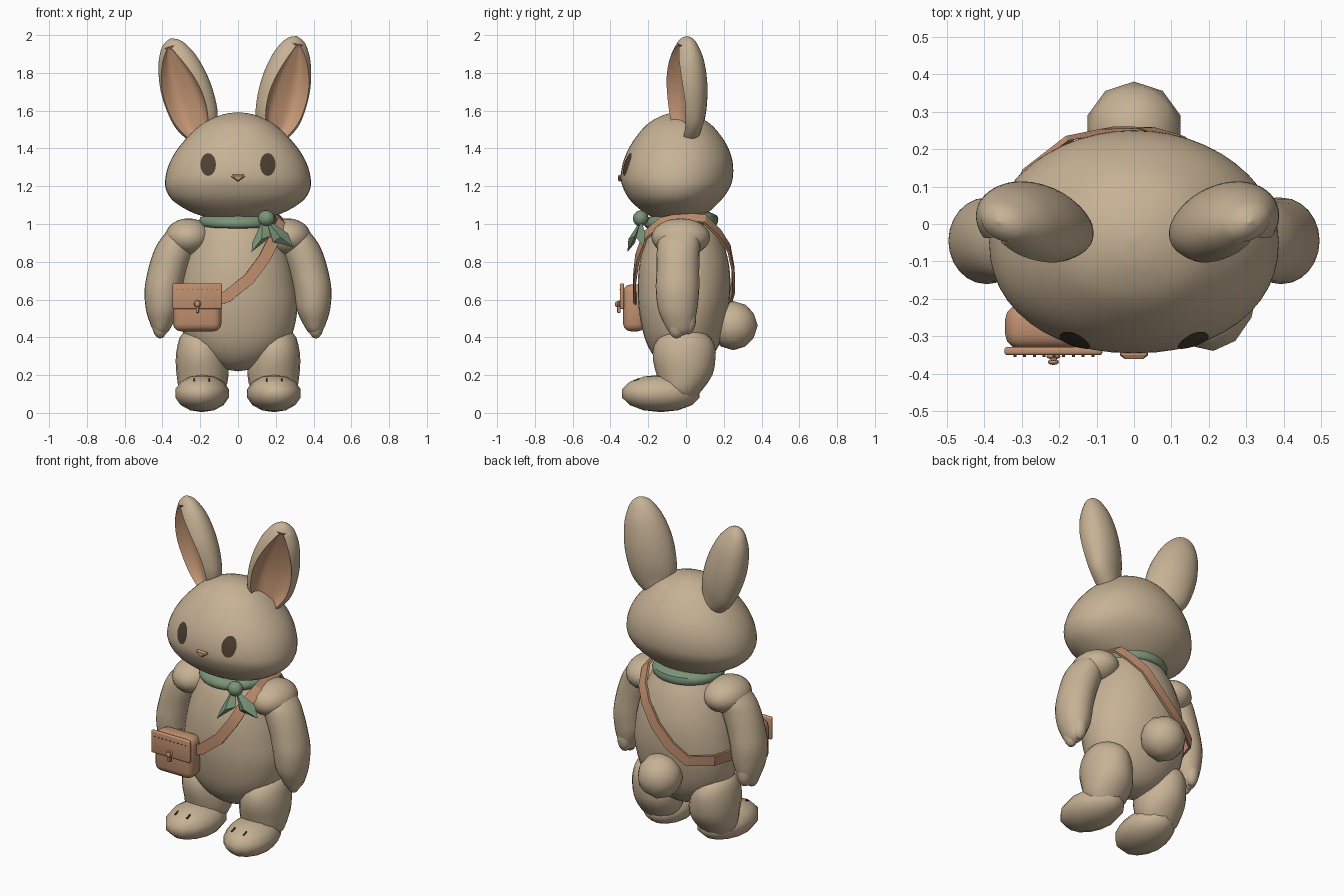
import bpy, bmesh, math
from mathutils import Vector, Matrix
from mathutils.bvhtree import BVHTree

if "Cube" in bpy.data.objects:
    bpy.data.objects.remove(bpy.data.objects["Cube"])


def material(name, rgb):
    m = bpy.data.materials.new(name)
    m.use_nodes = True
    m.diffuse_color = (*rgb, 1)
    m.node_tree.nodes["Principled BSDF"].inputs["Base Color"].default_value = (*rgb, 1)
    return m


FUR = material("tan fur", (0.57, 0.445, 0.3))
PINK = material("inner ear", (0.58, 0.32, 0.185))
LEATHER = material("leather", (0.53, 0.28, 0.16))
GREEN = material("green cloth", (0.2, 0.295, 0.185))
DARK = material("dark brown", (0.075, 0.05, 0.032))


def finish(name, bm, mats, angle=40, mirror=False, matrix=None):
    """Place the mesh, set smooth shading with sharp creases, link the object."""
    if mirror:
        bm.transform(Matrix.Scale(-1, 4, (1, 0, 0)))
    if matrix:
        bm.transform(matrix)
    bmesh.ops.remove_doubles(bm, verts=bm.verts[:], dist=0.0005)
    bmesh.ops.recalc_face_normals(bm, faces=bm.faces[:])
    for f in bm.faces:
        f.smooth = True
    for e in bm.edges:
        if len(e.link_faces) == 2 and e.calc_face_angle(0) > math.radians(angle):
            e.smooth = False
    me = bpy.data.meshes.new(name)
    bm.to_mesh(me)
    bm.free()
    for m in mats:
        me.materials.append(m)
    ob = bpy.data.objects.new(name, me)
    bpy.context.collection.objects.link(ob)


def resample(rings, steps):
    """Smooth curve through the rings."""
    pts = [rings[0]] + list(rings) + [rings[-1]]
    out = []
    for a, b, c, d in zip(pts, pts[1:], pts[2:], pts[3:]):
        for k in range(steps):
            t = k / steps
            out.append([0.5 * (2 * q + (r - p) * t + (2 * p - 5 * q + 4 * r - s) * t * t
                               + (3 * q - p - 3 * r + s) * t ** 3)
                        for p, q, r, s in zip(a, b, c, d)])
    return out + [list(rings[-1])]


def round_section(a, u):
    return math.cos(a), math.sin(a)


def head_section(a, u):
    """Slightly squarer towards the face."""
    c, s = math.cos(a), math.sin(a)
    p = 0.93 if s < 0 else 1
    return math.copysign(abs(c) ** p, c), math.copysign(abs(s) ** p, s)


def ear_hollow(u):
    return 0.8 * math.sqrt(max(0, 1 - ((u - 0.4) / 0.53) ** 2))


def ear_section(a, u):
    """Round back, rolled rim and an oval hollow in the front quarter."""
    w = ear_hollow(u)
    if a <= math.pi or w == 0:
        return math.cos(a), math.sin(a)
    t = min(a - math.pi, math.tau - a) / (math.pi / 4)
    if t <= 1:
        b = t * math.acos(w)
        return math.copysign(math.cos(b), math.cos(a)), -math.sin(b)
    r = 2 - t
    y = -math.sqrt(1 - (w * r) ** 2)
    return math.copysign(w * r, math.cos(a)), y + (0.1 - y) * (1 - r ** 5) * w / 0.8


def loft(rings, segs=32, steps=4, section=round_section):
    """Skin over rings (z, x0, x1, y0, y1)."""
    bm = bmesh.new()
    rows, rings = [], resample(rings, steps)
    z0, z1 = rings[0][0], rings[-1][0]
    for z, x0, x1, y0, y1 in rings:
        rx, ry = max(x1 - x0, 0) / 2, max(y1 - y0, 0) / 2
        flat = [section(math.tau * j / segs, (z - z0) / (z1 - z0)) for j in range(segs)]
        rows.append([bm.verts.new(((x0 + x1) / 2 + rx * x, (y0 + y1) / 2 + ry * y, z)) for x, y in flat])
    for i, (a, b) in enumerate(zip(rows, rows[1:])):
        u = ((rings[i][0] + rings[i + 1][0]) / 2 - z0) / (z1 - z0)
        for j in range(segs):
            k = (j + 1) % segs
            f = bm.faces.new((a[j], a[k], b[k], b[j]))
            in_front = -math.sin(math.tau * (j + 0.5) / segs) > math.sqrt(0.5)
            if section is ear_section and in_front and ear_hollow(u) > 0:
                f.material_index = 1
    return bm


def even(rings):
    return [(z, -r, r, y0, y1) for z, r, y0, y1 in rings]


def ball(name, centre, radii, mat, mirror=False, segs=24, turn=0):
    bm = bmesh.new()
    bmesh.ops.create_uvsphere(bm, u_segments=segs, v_segments=segs // 2, radius=1)
    bm.transform(Matrix.Translation(centre) @ Matrix.Rotation(turn, 4, "Z") @ Matrix.Diagonal((*radii, 1)))
    finish(name, bm, [mat], 60, mirror)


def box(name, lo, hi, mat, bevel=0.0):
    bm = bmesh.new()
    lo, hi = Vector(lo), Vector(hi)
    bmesh.ops.create_cube(bm, size=1)
    bm.transform(Matrix.Translation((lo + hi) / 2) @ Matrix.Diagonal((*(hi - lo), 1)))
    if bevel:
        bmesh.ops.bevel(bm, geom=bm.edges[:], offset=bevel, segments=3, profile=0.5, affect="EDGES")
    finish(name, bm, [mat], 35)


def hull(name, points, mat, mirror=False):
    bm = bmesh.new()
    for p in points:
        bm.verts.new(p)
    bmesh.ops.convex_hull(bm, input=bm.verts[:])
    finish(name, bm, [mat], 25, mirror)


# Torso and head
finish("body", loft(even([
    (.22, 0, -.02, -.02), (.24, .1, -.1, .07), (.3, .2, -.17, .14), (.4, .28, -.22, .19),
    (.55, .315, -.25, .225), (.68, .305, -.255, .235), (.8, .28, -.245, .225),
    (.92, .24, -.215, .19), (1.0, .2, -.18, .15), (1.07, .17, -.15, .12)])), [FUR])
head = loft(even([
    (1.02, 0, -.05, -.05), (1.03, .13, -.15, .05), (1.06, .24, -.22, .115), (1.12, .34, -.29, .18),
    (1.18, .38, -.328, .225), (1.24, .385, -.345, .247), (1.32, .364, -.335, .248),
    (1.4, .318, -.303, .225), (1.48, .248, -.25, .175), (1.54, .175, -.19, .115),
    (1.58, .08, -.11, .03), (1.592, 0, -.04, -.04)]), segs=48, section=head_section)
surface = BVHTree.FromBMesh(head)
finish("head", head, [FUR])


# Eyes laid on the head surface, and nose
def eye(name, x, z, rx, rz):
    bm = bmesh.new()
    bmesh.ops.create_circle(bm, cap_ends=True, segments=24, radius=1)
    bmesh.ops.poke(bm, faces=bm.faces[:])
    bmesh.ops.subdivide_edges(bm, edges=bm.edges[:], cuts=3, use_grid_fill=True)
    for v in bm.verts:
        px, pz = x + rx * v.co.x, z + rz * v.co.y
        hit = surface.ray_cast(Vector((px, -1, pz)), Vector((0, 1, 0)))[0]
        v.co = (px, hit.y - 0.004, pz)
    finish(name, bm, [DARK])


eye("left_eye", .158, 1.315, .041, .06)
eye("right_eye", -.158, 1.315, .041, .06)
hull("nose", [(x * k, y, 1.245 + z * k) for y, k in ((-.32, 1), (-.35, 1), (-.36, .65))
              for x, z in ((-.033, .016), (.033, .016), (.038, .006), (0, -.021), (-.038, .006))], PINK)

# Limbs and ears, built on the left and mirrored
ear_shape = [(0, 0, 0, 0), (.03, .06, -.05, .05), (.12, .12, -.078, .075), (.22, .138, -.1, .095),
             (.34, .136, -.108, .1), (.46, .11, -.088, .085), (.54, .072, -.055, .055),
             (.575, .038, -.03, .03), (.59, 0, 0, 0)]
for side, flip, tilt in (("left", False, 13), ("right", True, 18)):
    pose = (Matrix.Translation((.178, .006, 1.42)) @ Matrix.Rotation(math.radians(tilt), 4, "Y")
            @ Matrix.Rotation(math.radians(25), 4, "Z"))
    ear = loft(even(ear_shape), segs=48, steps=5, section=ear_section)
    ear.transform(pose)
    finish(side + "_ear", ear, [FUR, PINK], 50, flip)

    ball(side + "_shoulder", (.262, -.028, .93), (.125, .155, .1), FUR, flip)
    finish(side + "_arm", loft([
        (1.0, .28, .28, -.03, -.03), (.98, .24, .35, -.1, .05), (.92, .22, .41, -.145, .075),
        (.85, .235, .448, -.155, .072), (.75, .27, .478, -.157, .07), (.65, .295, .495, -.16, .07),
        (.55, .31, .488, -.148, .06), (.48, .34, .468, -.12, .045), (.43, .37, .445, -.09, .025),
        (.405, .405, .415, -.04, -.03)], segs=24), [FUR], mirror=flip)
    ball(side + "_front_finger", (.412, -.05, .487), (.046, .052, .094), FUR, flip, 16)
    ball(side + "_back_finger", (.405, .012, .5), (.045, .042, .085), FUR, flip, 16)

    finish(side + "_leg", loft([
        (.445, .2, .2, 0, 0), (.425, .12, .29, -.11, .1), (.36, .08, .32, -.168, .152),
        (.28, .058, .33, -.175, .155), (.2, .05, .325, -.155, .14), (.12, .07, .31, -.13, .085),
        (.07, .12, .27, -.08, .04)], segs=20, steps=2), [FUR], mirror=flip)
    ball(side + "_foot", (.19, -.133, .103), (.145, .212, .099), FUR, flip, 14, math.radians(6))
    for i, x in enumerate((.152, .232)):
        hull(f"{side}_toe_mark_{i + 1}", [(x + dx, y, z + dz) for dx in (-.004, .004) for dz in (0, -.02)
                                          for y, z in ((-.278, .173), (-.248, .185))], DARK, flip)

# Tail
tail = bmesh.new()
bmesh.ops.create_icosphere(tail, subdivisions=2, radius=.13)
finish("tail", tail, [FUR], 60, matrix=Matrix.Translation((0, .25, .462)))

# Neckerchief: band, knot and two pointed ends
finish("scarf_band", loft(even([
    (.985, .16, -.16, .13), (.988, .19, -.205, .16), (1.005, .205, -.22, .17),
    (1.035, .2, -.212, .168), (1.06, .16, -.16, .12)]), segs=24, steps=2), [GREEN],
    matrix=Matrix.Translation((0, 0, 1)) @ Matrix.Rotation(.05, 4, "X") @ Matrix.Translation((0, 0, -1)))
ball("scarf_knot", (.15, -.24, 1.03), (.046, .042, .043), GREEN, segs=12)
hull("scarf_end_inner", [(.13, -.24, 1.02), (.155, -.24, 1.01), (.075, -.27, .9), (.175, -.27, .935),
                         (.125, -.305, .92), (.072, -.31, .852)], GREEN)
hull("scarf_end_outer", [(.15, -.24, 1.02), (.175, -.235, 1.01), (.185, -.245, .905), (.265, -.215, .95),
                         (.225, -.265, .93), (.292, -.225, .878)], GREEN)


# Shoulder strap swept round the torso
def strap(name, path, width, thick):
    bm = bmesh.new()
    pts = [Vector(p) for p in path]
    rows = []
    for i, p in enumerate(pts):
        along = (pts[(i + 1) % len(pts)] - pts[i - 1]).normalized()
        out = Vector((p.x / .1, p.y / .06, (p.z - .65) / .17))
        out = (out - along * out.dot(along)).normalized()
        across = along.cross(out) * width / 2
        rows.append([bm.verts.new(p + across * a + out * b * thick / 2)
                     for a, b in ((-1, -1), (1, -1), (1, 1), (-1, 1))])
    for i, a in enumerate(rows):
        b = rows[(i + 1) % len(rows)]
        for j in range(4):
            k = (j + 1) % 4
            bm.faces.new((a[j], a[k], b[k], b[j]))
    finish(name, bm, [LEATHER], 30)


strap("strap", [
    (-.18, -.26, .58), (-.06, -.272, .615), (.06, -.272, .71), (.14, -.258, .82), (.2, -.215, .94),
    (.232, -.13, 1.01), (.222, -.01, 1.036), (.2, .1, 1.025), (.17, .175, .95), (.11, .228, .87),
    (.03, .25, .76), (-.07, .25, .66), (-.17, .23, .59), (-.29, .14, .59), (-.335, -.03, .585),
    (-.29, -.19, .57)], .062, .014)

# Satchel with flap, stitching and clasp
box("bag", (-.344, -.333, .432), (-.088, -.215, .68), LEATHER, .04)
box("bag_flap", (-.346, -.35, .55), (-.084, -.328, .686), LEATHER, .008)
for i in range(9):
    x = -.318 + i * .026
    box(f"stitch_{i + 1}", (x - .004, -.355, .652), (x + .004, -.348, .655), DARK)
box("clasp_tab", (-.223, -.364, .53), (-.207, -.346, .592), LEATHER, .003)
ball("clasp_plate", (-.215, -.353, .578), (.019, .008, .019), LEATHER, segs=12)
ball("clasp_knob", (-.215, -.368, .575), (.015, .008, .015), LEATHER, segs=12)
